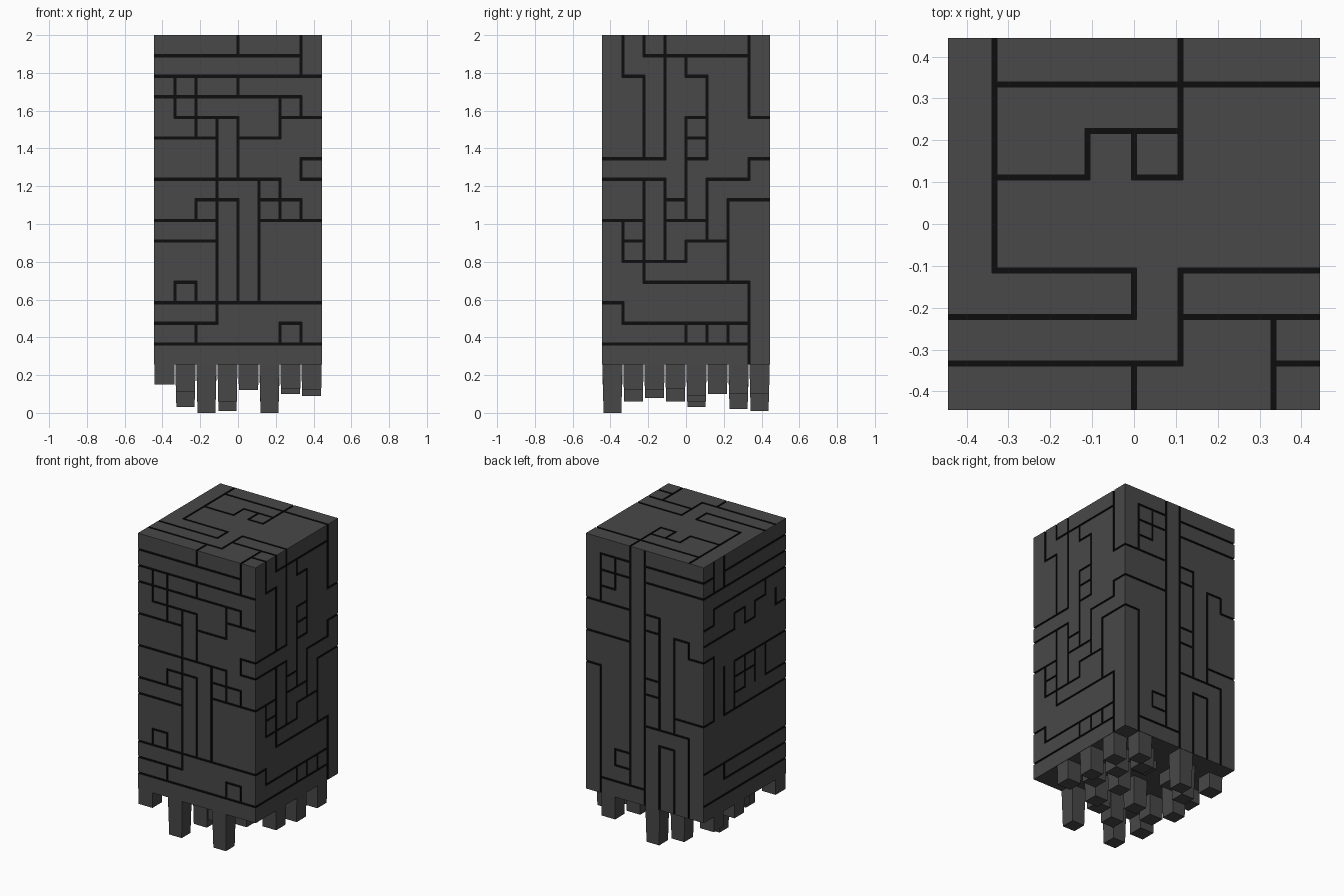
import bpy, bmesh
from mathutils import Vector

if "Cube" in bpy.data.objects:
    bpy.data.objects.remove(bpy.data.objects["Cube"])

H = 0.445            # half width of the block
Z0, Z1 = 0.256, 2.0  # underside and top of the block
GAP, DEPTH = 0.012, 0.008
C = 2 * H / 8        # panel cell size


def material(name, v):
    m = bpy.data.materials.new(name)
    m.diffuse_color = (v, v, v, 1)
    m.use_nodes = True
    m.node_tree.nodes["Principled BSDF"].inputs["Base Color"].default_value = m.diffuse_color
    return m


dark = material("dark_stone", 0.065)
black = material("groove_black", 0.004)


def finish(name, bm):
    me = bpy.data.meshes.new(name)
    bm.to_mesh(me)
    bm.free()
    me.materials.append(dark)
    me.materials.append(black)
    ob = bpy.data.objects.new(name, me)
    bpy.context.collection.objects.link(ob)


def breaks(n, size):
    out = [0.0]
    for i in range(1, n):
        out += [i * size / n - GAP / 2, i * size / n + GAP / 2]
    return out + [size]


def segments(text):
    # "line:start-end,start-end line:start-end"
    for item in text.split():
        line, spans = item.split(":")
        for s in spans.split(","):
            a, b = s.split("-")
            yield int(line), int(a), int(b)


def panel_face(name, origin, u, v, nv, vsize, horizontal, vertical):
    """One flat side divided into panels by sunken grooves."""
    origin, u, v = Vector(origin), Vector(u), Vector(v)
    n = u.cross(v)
    us, vs = breaks(8, 2 * H), breaks(nv, vsize)
    nu, mv = len(us) - 1, len(vs) - 1
    groove = set()
    for line, a, b in segments(horizontal):
        groove |= {(i, 2 * line - 1) for i in range(max(0, 2 * a - 1), min(nu, 2 * b))}
    for line, a, b in segments(vertical):
        groove |= {(2 * line - 1, j) for j in range(max(0, 2 * a - 1), min(mv, 2 * b))}
    bm = bmesh.new()

    def quad(pts, mat):
        f = bm.faces.new([bm.verts.new(origin + u * p[0] + v * p[1] - n * p[2]) for p in pts])
        f.material_index = mat

    for i in range(nu):
        for j in range(mv):
            low = (i, j) in groove
            d = DEPTH if low else 0
            ring = [(us[i], vs[j]), (us[i + 1], vs[j]), (us[i + 1], vs[j + 1]), (us[i], vs[j + 1])]
            quad([(*p, d) for p in ring], int(low))
            if low:
                continue
            for k, (di, dj) in enumerate([(0, -1), (1, 0), (0, 1), (-1, 0)]):
                if (i + di, j + dj) in groove:
                    p, q = ring[k], ring[(k + 1) % 4]
                    quad([(*q, 0), (*p, 0), (*p, DEPTH), (*q, DEPTH)], 1)
    bmesh.ops.remove_doubles(bm, verts=bm.verts, dist=1e-5)
    bmesh.ops.dissolve_limit(bm, angle_limit=0.02, verts=bm.verts, edges=bm.edges,
                             delimit={'MATERIAL'})
    finish(name, bm)


# Panelled sides
HT = Z1 - Z0
UP = (0, 0, 1)
panel_face("front_panels", (-H, -H, Z0), (1, 0, 0), UP, 16, HT,
           "15:0-7 14:0-8 13:0-7 12:1-4,6-8 11:0-3,4-6 10:7-8 9:0-6,7-8 8:2-4,5-7 "
           "7:0-3,5-8 6:0-3 4:1-2 3:0-8 2:0-3,6-7 1:0-8",
           "1:12-14,3-4 2:11-14,7-8,3-4,1-2 3:2-12 4:15-16,13-14,9-12,3-8 5:3-9 "
           "6:11-13,7-9,1-2 7:14-16,12-13,9-10,7-8,1-2")
panel_face("right_panels", (H, -H, Z0), (0, 1, 0), UP, 16, HT,
           "15:2-7 14:1-2,4-5 12:4-5,7-8 11:4-5 10:0-3,4-5,7-8 9:0-3,5-7 8:3-4,6-8 "
           "7:0-2,3-5 6:1-2,4-6 5:1-4 4:2-7 3:0-1 2:1-7 1:0-7",
           "1:14-16,5-7,2-3 2:15-16,10-14,4-9 3:10-16,5-9 4:14-15,7-12,5-6,1-2 "
           "5:10-14,6-9,1-2 6:4-8,1-2 7:12-16,9-10,0-4")
panel_face("back_panels", (H, H, Z0), (-1, 0, 0), UP, 16, HT,
           "15:1-3,4-8 14:1-3,4-8 13:1-2 12:0-3,4-5 11:4-5,6-7 10:0-3,7-8 8:0-1,4-5 "
           "7:4-5 6:6-8 5:4-7 4:5-6 3:2-3 2:2-3 1:1-4",
           "1:12-15,0-8 2:13-15,2-3 3:1-16 4:0-16 5:5-12,0-4 6:5-11,0-4 7:10-11,0-5")
panel_face("left_panels", (-H, H, Z0), (0, -1, 0), UP, 16, HT,
           "15:0-1,2-8 14:0-8 13:1-8 12:0-1,3-4,5-6 11:0-3,4-5,7-8 10:0-1 9:3-8 8:3-5 "
           "7:3-4,6-8 6:0-1,2-8 3:0-8 2:2-8 1:0-8",
           "1:14-16,12-13,6-10 2:14-16,6-9,2-3 3:11-12,6-9 4:11-12,7-9 5:11-12,7-9 6:12-13,7-9 7:11-12")
panel_face("top_panels", (-H, -H, Z1), (1, 0, 0), (0, 1, 0), 8, 2 * H,
           "7:1-8 6:3-5 5:1-3,4-5 3:1-4,5-8 2:0-4,5-8 1:0-5,7-8",
           "1:3-8 3:5-6 4:5-6,2-3,0-1 5:5-8,1-3 7:0-2")

# Flat underside
bm = bmesh.new()
bm.faces.new([bm.verts.new((x, y, Z0)) for x, y in [(-H, -H), (-H, H), (H, H), (H, -H)]])
finish("underside", bm)

# Tapered pegs hanging below: (column, row): foot height
pegs = {(0, 0): .15, (2, 0): 0, (5, 0): 0, (3, 1): .06, (4, 1): .12, (1, 2): .11,
        (5, 2): .08, (7, 2): .12, (3, 3): .06, (6, 3): .13, (1, 4): .03, (5, 4): .06,
        (7, 4): .09, (0, 4): .16, (2, 5): .17, (4, 5): .2, (6, 5): .1, (2, 6): .02,
        (0, 6): .15, (5, 6): .12, (7, 6): .1, (3, 7): .01, (6, 7): .1}
bm = bmesh.new()
for (c, r), foot in pegs.items():
    x, y = -H + (c + .5) * C, -H + (r + .5) * C
    cube = bmesh.ops.create_cube(bm, size=1)["verts"]
    for vert in cube:
        top = vert.co.z > 0
        w = C if top else C - 0.065 * (Z0 - foot)
        if top:
            w -= 0.005
        vert.co = (x + vert.co.x * w, y + vert.co.y * w, Z0 if top else foot)
finish("hanging_pegs", bm)
